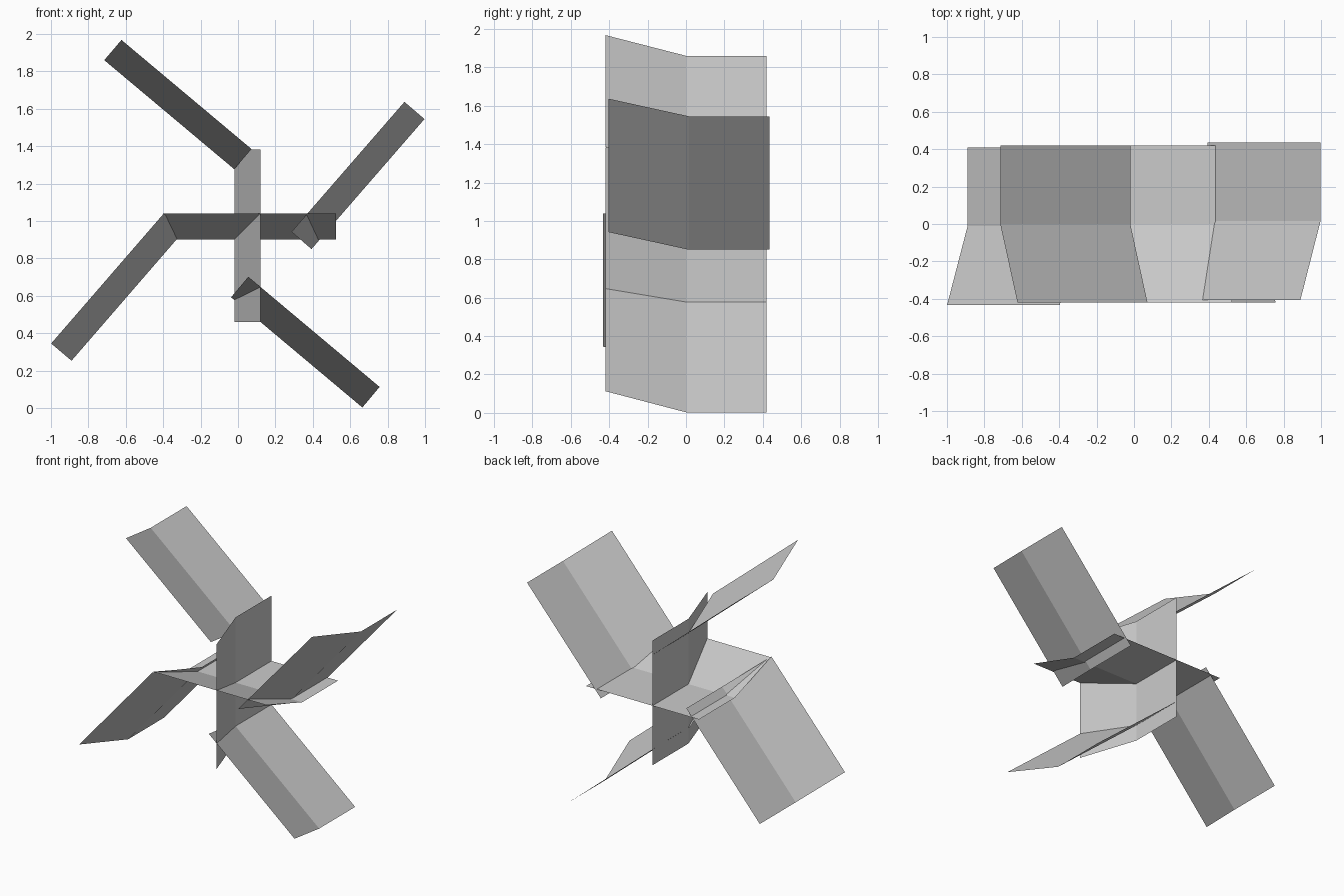
import bpy

if "Cube" in bpy.data.objects:
    bpy.data.objects.remove(bpy.data.objects["Cube"])

HALF = 0.42  # half the depth of every blade


def bent_panel(name, start, end, lean, y_mid=0.0):
    """Thin sheet: flat rear half from start to end (x, z), front half leaning by (x, z)."""
    profile = [(HALF, 0, 0), (0, 0, 0), (-HALF, lean[0], lean[1])]
    verts = [(px + dx, y_mid + y, pz + dz)
             for px, pz in (start, end) for y, dx, dz in profile]
    faces = [(0, 1, 4, 3), (1, 2, 5, 4)]
    mesh = bpy.data.meshes.new(name)
    mesh.from_pydata(verts, [], faces)
    mesh.update()
    obj = bpy.data.objects.new(name, mesh)
    bpy.context.collection.objects.link(obj)
    return obj


# Crossed centre panels
bent_panel("centre_vertical", (-0.02, 0.46), (-0.02, 1.383), (0.14, 0))
bent_panel("centre_horizontal", (-0.40, 0.90), (0.525, 0.90), (0, 0.14))

# Four outer arms
bent_panel("arm_upper_left", (-0.715, 1.86), (-0.02, 1.277), (0.092, 0.108))
bent_panel("arm_lower_right", (-0.037, 0.592), (0.665, 0.003), (0.092, 0.11))
bent_panel("arm_upper_right", (0.393, 0.85), (0.997, 1.545), (-0.107, 0.092), 0.015)
bent_panel("arm_lower_left", (-0.89, 0.253), (-0.288, 0.948), (-0.109, 0.092), -0.012)
